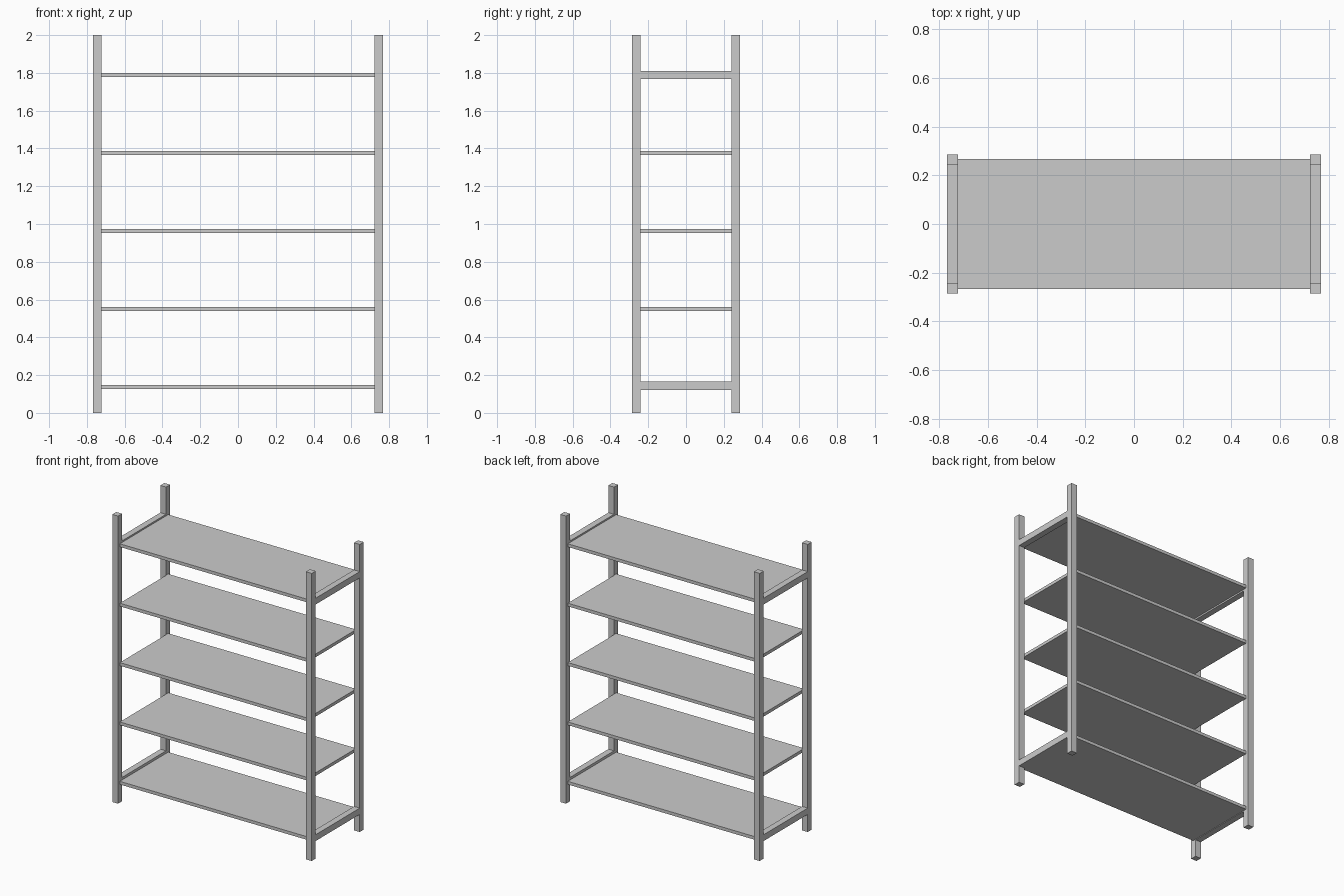
import bpy

if "Cube" in bpy.data.objects:
    bpy.data.objects.remove(bpy.data.objects["Cube"])


def box(name, x, y, z):
    """Axis-aligned box from (min, max) ranges."""
    bpy.ops.mesh.primitive_cube_add(size=1, location=[sum(r) / 2 for r in (x, y, z)])
    ob = bpy.context.object
    ob.name = name
    ob.scale = [r[1] - r[0] for r in (x, y, z)]
    bpy.ops.object.transform_apply(location=False, rotation=False, scale=True)
    return ob


def span(side, inner, outer):
    return tuple(sorted((side * inner, side * outer)))


XI, XO = 0.723, 0.767   # inner and outer post faces, x
YI, YO = 0.242, 0.286   # inner and outer post faces, y
SHELF_Y = 0.266
SHELF_T = 0.022

for sx, side in ((-1, "left"), (1, "right")):
    # Corner posts
    for sy, end in ((-1, "front"), (1, "back")):
        box(f"{end}_{side}_post", span(sx, XI, XO), span(sy, YI, YO), (0, 2))
    # Side rails at the bottom and top
    for level, z in (("lower", 0.122), ("upper", 1.767)):
        box(f"{level}_{side}_rail", span(sx, XI, XO), (-YI, YI), (z, z + 0.044))

# Evenly spaced shelves
for i in range(5):
    z = 0.137 + i * 0.413
    box(f"shelf_{i + 1}", (-XI, XI), (-SHELF_Y, SHELF_Y),
        (z - SHELF_T / 2, z + SHELF_T / 2))
